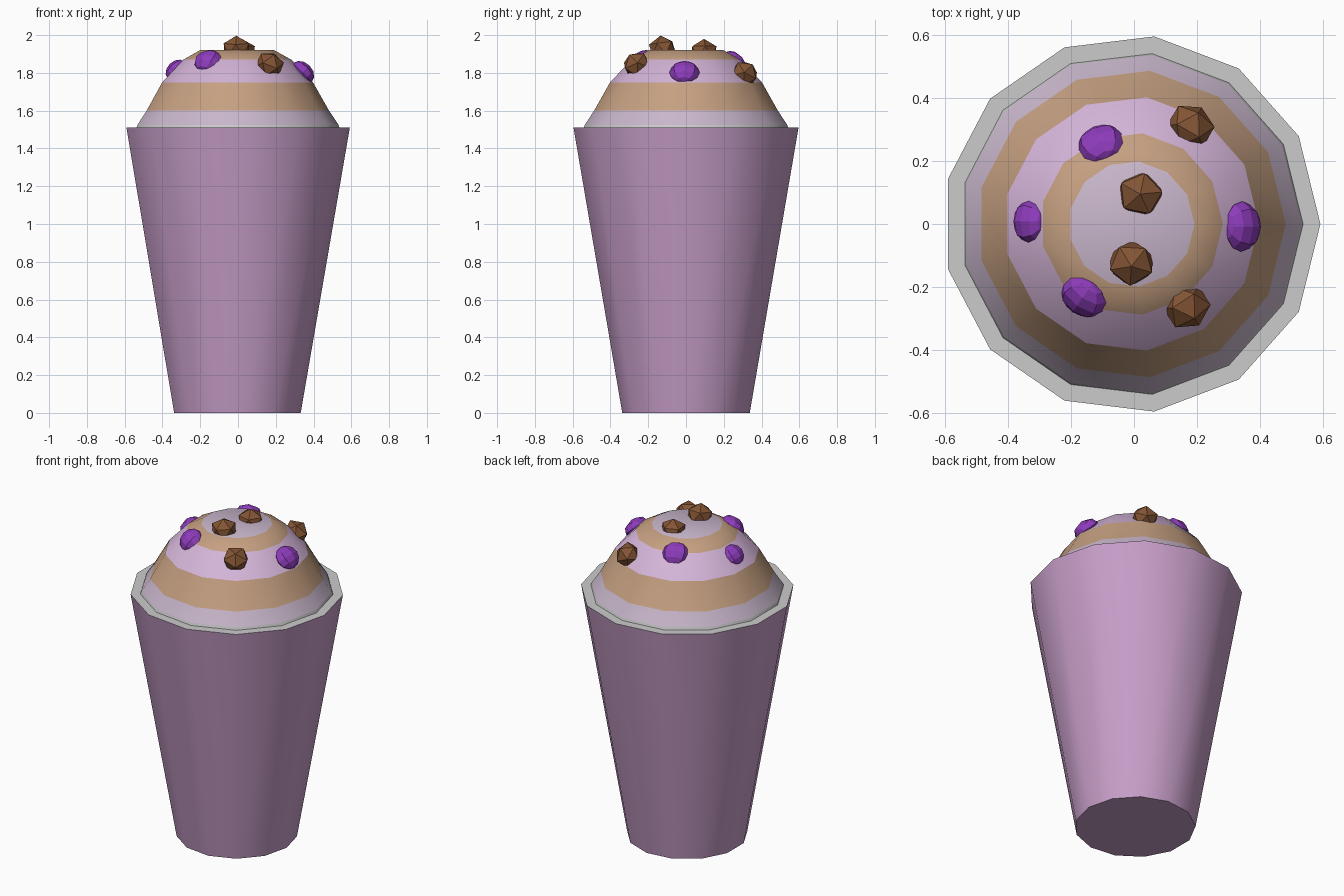
import bpy, bmesh, math
from mathutils import Vector, Matrix

if "Cube" in bpy.data.objects:
    bpy.data.objects.remove(bpy.data.objects["Cube"])

SIDES = 13
CX = -0.008  # recentres the odd-sided outline


def material(name, rgb):
    m = bpy.data.materials.new(name)
    m.diffuse_color = (*rgb, 1)
    m.use_nodes = True
    m.node_tree.nodes["Principled BSDF"].inputs["Base Color"].default_value = m.diffuse_color
    return m


MAUVE = material("mauve", (0.57, 0.34, 0.58))
LAVENDER = material("lavender", (0.66, 0.46, 0.69))
CREAM = material("pale_cream", (0.58, 0.47, 0.60))
TAN = material("tan", (0.56, 0.35, 0.22))
PURPLE = material("purple", (0.27, 0.045, 0.50))
BROWN = material("brown", (0.23, 0.09, 0.035))


def finish(bm, name, mats, smooth):
    mesh = bpy.data.meshes.new(name)
    bm.to_mesh(mesh)
    bm.free()
    for m in mats:
        mesh.materials.append(m)
    ob = bpy.data.objects.new(name, mesh)
    bpy.context.collection.objects.link(ob)
    if smooth:
        bpy.ops.object.select_all(action='DESELECT')
        ob.select_set(True)
        bpy.context.view_layer.objects.active = ob
        bpy.ops.object.shade_smooth_by_angle(angle=math.radians(35))
    return ob


def lathe(name, profile, mats=(), band_mats=None, cap_start=False, cap_end=False):
    """Turn a (radius, z) profile listed from bottom to top; one material index per band."""
    bm = bmesh.new()
    rings = [[bm.verts.new((CX + r * math.cos(math.tau * i / SIDES),
                            r * math.sin(math.tau * i / SIDES), z))
              for i in range(SIDES)] for r, z in profile]
    for k, (a, b) in enumerate(zip(rings, rings[1:])):
        for i in range(SIDES):
            j = (i + 1) % SIDES
            f = bm.faces.new((a[i], a[j], b[j], b[i]))
            f.material_index = band_mats[k] if band_mats else 0
    if cap_start:
        bm.faces.new(rings[0][::-1])
    if cap_end:
        f = bm.faces.new(rings[-1])
        f.material_index = band_mats[-1] if band_mats else 0
    return finish(bm, name, mats, True)


def topping(name, kind, loc, scale, tilt, mat):
    """Place a squashed nugget with its short axis tilted outward from the dome."""
    bm = bmesh.new()
    if kind == "chip":
        bmesh.ops.create_icosphere(bm, subdivisions=1, radius=1)
        pole = Matrix()
    else:
        bmesh.ops.create_uvsphere(bm, u_segments=8, v_segments=6, radius=1)
        pole = Matrix.Rotation(math.pi / 2, 4, 'Y')
    out = math.atan2(loc[1], loc[0])
    turn = Matrix.Rotation(out, 4, 'Z') @ Matrix.Rotation(tilt, 4, 'Y')
    bm.transform(Matrix.Translation(Vector(loc)) @ turn
                 @ Matrix.Diagonal((*scale, 1)) @ pole)
    return finish(bm, name, [mat], False)


# Cup body and grey rim
lathe("cup", [(0.34, 0), (0.6, 1.51)], [MAUVE], cap_start=True)
lathe("rim", [(0.6, 1.51), (0.545, 1.51), (0.54, 1.525)])

# Striped whipped dome in two tiers
lathe("lower_dome", [(0.54, 1.525), (0.49, 1.60), (0.405, 1.75)], [CREAM, TAN], [0, 1])
lathe("upper_dome", [(0.405, 1.75), (0.29, 1.87), (0.2, 1.92)],
      [LAVENDER, TAN, CREAM], [0, 1, 2], cap_end=True)

# Purple berries around the upper tier
for n, p in enumerate([(0.342, -0.008, 1.802), (-0.105, 0.252, 1.855),
                       (-0.328, 0.008, 1.815), (-0.16, -0.23, 1.86)]):
    s = 0.9 if n == 2 else 1.0
    topping(f"berry_{n + 1}", "berry", p, (0.07 * s, 0.08 * s, 0.052 * s),
            math.radians(45), PURPLE)

# Brown chocolate chips: two on the slope, two on top
for n, (p, tilt) in enumerate([((0.18, 0.31, 1.795), 45), ((0.168, -0.262, 1.843), 40),
                               ((0.02, 0.095, 1.91), 0), ((-0.008, -0.125, 1.928), 8)]):
    topping(f"chip_{n + 1}", "chip", p, (0.075, 0.078, 0.07),
            math.radians(tilt), BROWN)
